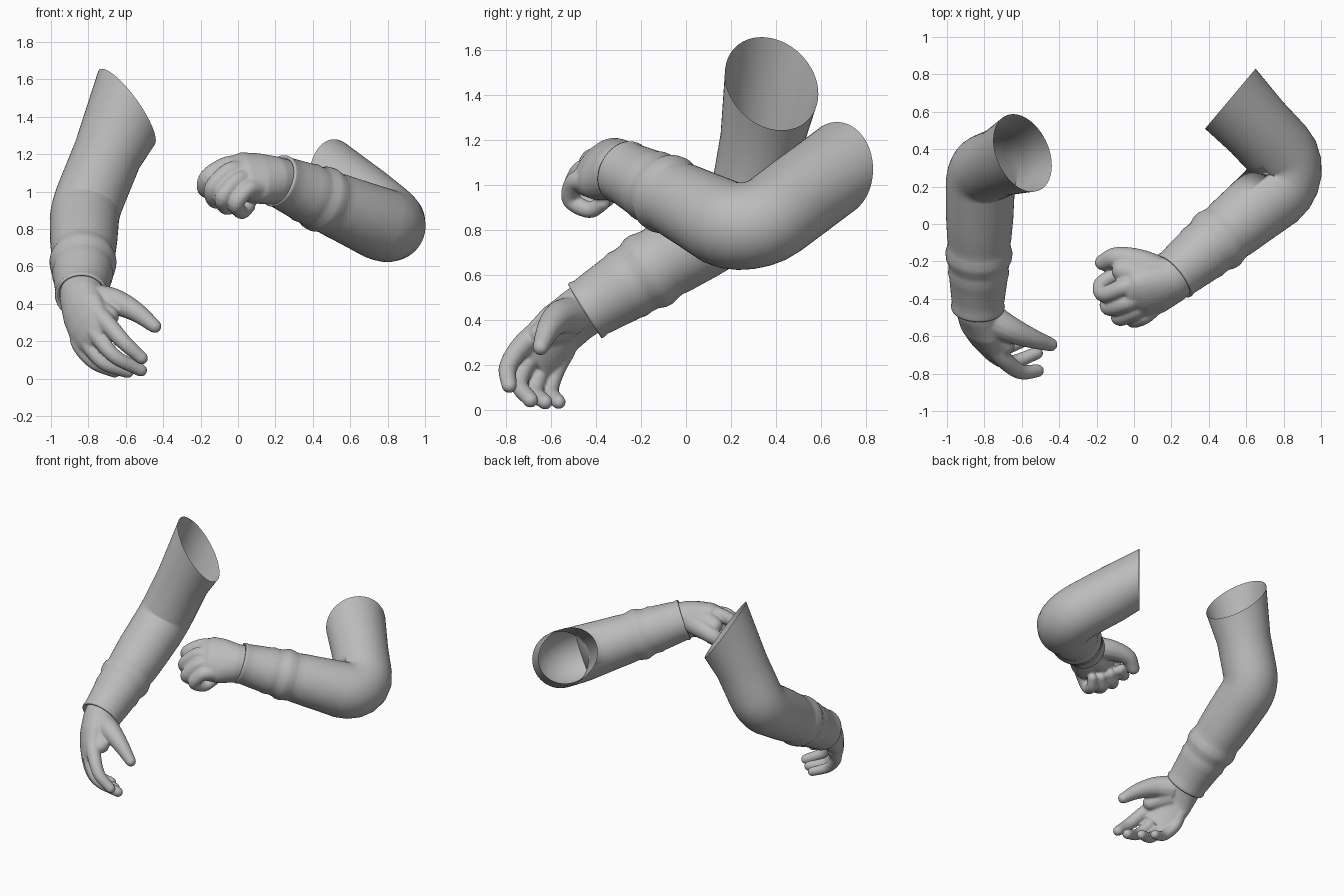
import bpy, bmesh, math
from mathutils import Vector as V

skin = bpy.data.materials.new("plain_grey")
skin.diffuse_color = (0.5, 0.5, 0.5, 1)


def loft(bm, stations, sides, caps):
    """Skin rings given as (centre, normal, wide direction, half width, half depth)."""
    rings = []
    for c, n, u, a, b in stations:
        n = n.normalized()
        u = (u - n * u.dot(n)).normalized()
        w = n.cross(u)
        rings.append([bm.verts.new(c + u * a * math.cos(2 * math.pi * i / sides)
                                   + w * b * math.sin(2 * math.pi * i / sides)) for i in range(sides)])
    for r, s in zip(rings, rings[1:]):
        for i in range(sides):
            j = (i + 1) % sides
            bm.faces.new((r[i], r[j], s[j], s[i]))
    if caps:
        bm.faces.new(rings[0][::-1])
        bm.faces.new(rings[-1])


def make(name, bm):
    me = bpy.data.meshes.new(name)
    bm.to_mesh(me)
    bm.free()
    me.materials.append(skin)
    me.polygons.foreach_set("use_smooth", [True] * len(me.polygons))
    ob = bpy.data.objects.new(name, me)
    bpy.context.collection.objects.link(ob)
    return ob


def smooth_path(points, steps=6):
    p = [V(q) for q in points]
    p = [2 * p[0] - p[1]] + p + [2 * p[-1] - p[-2]]
    out = []
    for i in range(1, len(p) - 2):
        a, b, c, d = p[i - 1:i + 3]
        for k in range(steps):
            t = k / steps
            out.append(0.5 * (2 * b + (c - a) * t + (2 * a - 5 * b + 4 * c - d) * t * t
                              + (3 * b - a - 3 * c + d) * t ** 3))
    return out + [p[-2]]


def finger(bm, points, r0, r1):
    path = smooth_path(points)
    n = len(path) - 1
    tan = [path[min(i + 1, n)] - path[max(i - 1, 0)] for i in range(n + 1)]
    u = tan[0].orthogonal()
    st = []
    for i in range(n + 1):
        t = tan[i].normalized()
        u = (u - t * u.dot(t)).normalized()
        r = r0 + (r1 - r0) * i / n
        st.append((path[i], t, u, r, r))
    for k in (0.4, 0.75, 0.95):        # rounded tip
        r = r1 * math.sqrt(1 - k * k)
        st.append((path[-1] + t * r1 * k, t, u, r, r))
    loft(bm, st, 14, True)


def sleeve(name, top, top_normal, top_a, top_b, elbow, bend_r, cuff, arm_r, profile):
    """Open tube: upper arm, rounded elbow, then forearm with folds and cuff."""
    top, elbow, cuff = V(top), V(elbow), V(cuff)
    d1, d2 = (elbow - top).normalized(), (cuff - elbow).normalized()
    ang = d1.angle(d2)
    tl = bend_r * math.tan(ang / 2)
    a, b = elbow - d1 * tl, elbow + d2 * tl
    side = (d2 - d1 * d1.dot(d2)).normalized()
    pivot = a + side * bend_r
    u = d1.cross(d2)                   # bend axis keeps every ring aligned
    st = [(top, -V(top_normal), u, top_a, top_b)]
    for t in (0.55, 0.8):
        st.append((top.lerp(a, t), d1, u, arm_r, arm_r))
    for k in range(7):                 # elbow fan
        f = ang * k / 6
        out = -side * math.cos(f) + d1 * math.sin(f)
        st.append((pivot + out * bend_r, d1 * math.cos(f) + side * math.sin(f), u, arm_r, arm_r))
    for t, r in profile:
        st.append((b.lerp(cuff, t), d2, u, r, r))
    bm = bmesh.new()
    loft(bm, st, 56, False)
    return make(name, bm)


def hand(name, palm, digits):
    bm = bmesh.new()
    pts = [V(p[0]) for p in palm]
    n = len(pts) - 1
    st = [(pts[i], pts[min(i + 1, n)] - pts[max(i - 1, 0)], V(p[1]), p[2], p[3])
          for i, p in enumerate(palm)]
    loft(bm, st, 28, True)
    for points, r0, r1 in digits:
        finger(bm, points, r0, r1)
    bmesh.ops.recalc_face_normals(bm, faces=bm.faces)
    ob = make(name, bm)
    rm = ob.modifiers.new("merge", 'REMESH')
    rm.mode = 'VOXEL'
    rm.voxel_size = 0.008
    rm.use_smooth_shade = True
    sm = ob.modifiers.new("soften", 'SMOOTH')
    sm.factor, sm.iterations = 0.5, 7


# Sleeves: folds half way down the forearm, snug lip at the cuff
folds = [(0.25, 0.18), (0.42, 0.172), (0.47, 0.167), (0.5, 0.17), (0.55, 0.179), (0.59, 0.176),
         (0.63, 0.163), (0.67, 0.16), (0.71, 0.163), (0.75, 0.156), (0.88, 0.146),
         (0.96, 0.139), (0.985, 0.144), (1.0, 0.141), (1.0, 0.13), (0.97, 0.12)]
sleeve("relaxed_sleeve", (-0.595, 0.38, 1.45), (0.77, 0.31, 0.56), 0.25, 0.218,
       (-0.82, 0.285, 0.90), 0.2, (-0.835, -0.45, 0.44), 0.185, folds)
sleeve("bent_sleeve", (0.515, 0.67, 1.07), (-0.76, 0.64, 0), 0.21, 0.21,
       (0.885, 0.275, 0.775), 0.15, (0.21, -0.28, 1.06), 0.194, folds)

# Relaxed open hand
w = (0.15, -0.15, 0.10)
hand("relaxed_hand",
     [((-0.835, -0.42, 0.465), w, 0.122, 0.118), ((-0.835, -0.48, 0.425), w, 0.126, 0.105),
      ((-0.825, -0.56, 0.36), w, 0.138, 0.082), ((-0.80, -0.62, 0.29), w, 0.142, 0.066),
      ((-0.77, -0.665, 0.235), w, 0.13, 0.055), ((-0.745, -0.685, 0.20), w, 0.115, 0.042)],
     [([(-0.76, -0.64, 0.36), (-0.69, -0.73, 0.285), (-0.605, -0.79, 0.19), (-0.515, -0.785, 0.11)], 0.055, 0.035),
      ([(-0.80, -0.62, 0.32), (-0.76, -0.69, 0.24), (-0.66, -0.74, 0.12), (-0.52, -0.69, 0.045)], 0.050, 0.035),
      ([(-0.83, -0.58, 0.29), (-0.81, -0.635, 0.20), (-0.72, -0.67, 0.085), (-0.59, -0.625, 0.036)], 0.048, 0.034),
      ([(-0.86, -0.53, 0.27), (-0.85, -0.575, 0.18), (-0.77, -0.60, 0.085), (-0.66, -0.565, 0.036)], 0.044, 0.032),
      ([(-0.77, -0.51, 0.42), (-0.66, -0.565, 0.41), (-0.55, -0.61, 0.36), (-0.445, -0.645, 0.28)], 0.09, 0.037),
      ([(-0.79, -0.54, 0.38), (-0.74, -0.60, 0.36), (-0.69, -0.645, 0.335)], 0.085, 0.055)])   # thumb web

# Loosely closed fist
w = (-0.25, 0.65, 0.7)
hand("closed_hand",
     [((0.26, -0.245, 1.05), w, 0.12, 0.12), ((0.19, -0.30, 1.06), w, 0.135, 0.125),
      ((0.11, -0.345, 1.07), w, 0.158, 0.112), ((0.03, -0.38, 1.08), w, 0.158, 0.095),
      ((-0.03, -0.405, 1.08), w, 0.125, 0.065)],
     [([(0.04, -0.31, 1.14), (-0.06, -0.34, 1.14), (-0.16, -0.375, 1.08), (-0.175, -0.32, 1.01), (-0.10, -0.27, 1.0)], 0.052, 0.038),
      ([(0.05, -0.37, 1.10), (-0.04, -0.42, 1.11), (-0.135, -0.445, 1.02), (-0.12, -0.37, 0.95), (-0.05, -0.31, 0.97)], 0.054, 0.038),
      ([(0.07, -0.41, 1.06), (0.0, -0.465, 1.06), (-0.08, -0.50, 0.97), (-0.06, -0.41, 0.915), (0.0, -0.35, 0.94)], 0.052, 0.037),
      ([(0.10, -0.45, 1.02), (0.05, -0.495, 1.01), (-0.01, -0.51, 0.935), (0.02, -0.43, 0.89), (0.06, -0.37, 0.92)], 0.049, 0.034),
      ([(0.14, -0.26, 1.08), (0.03, -0.205, 1.08), (-0.09, -0.18, 1.06), (-0.165, -0.205, 1.01)], 0.085, 0.045),
      ([(0.14, -0.29, 1.09), (0.02, -0.265, 1.11), (-0.06, -0.25, 1.10)], 0.09, 0.06),    # thumb web
      ([(0.13, -0.31, 1.04), (0.05, -0.32, 1.03), (-0.03, -0.34, 1.03)], 0.09, 0.06)])    # heel of palm
